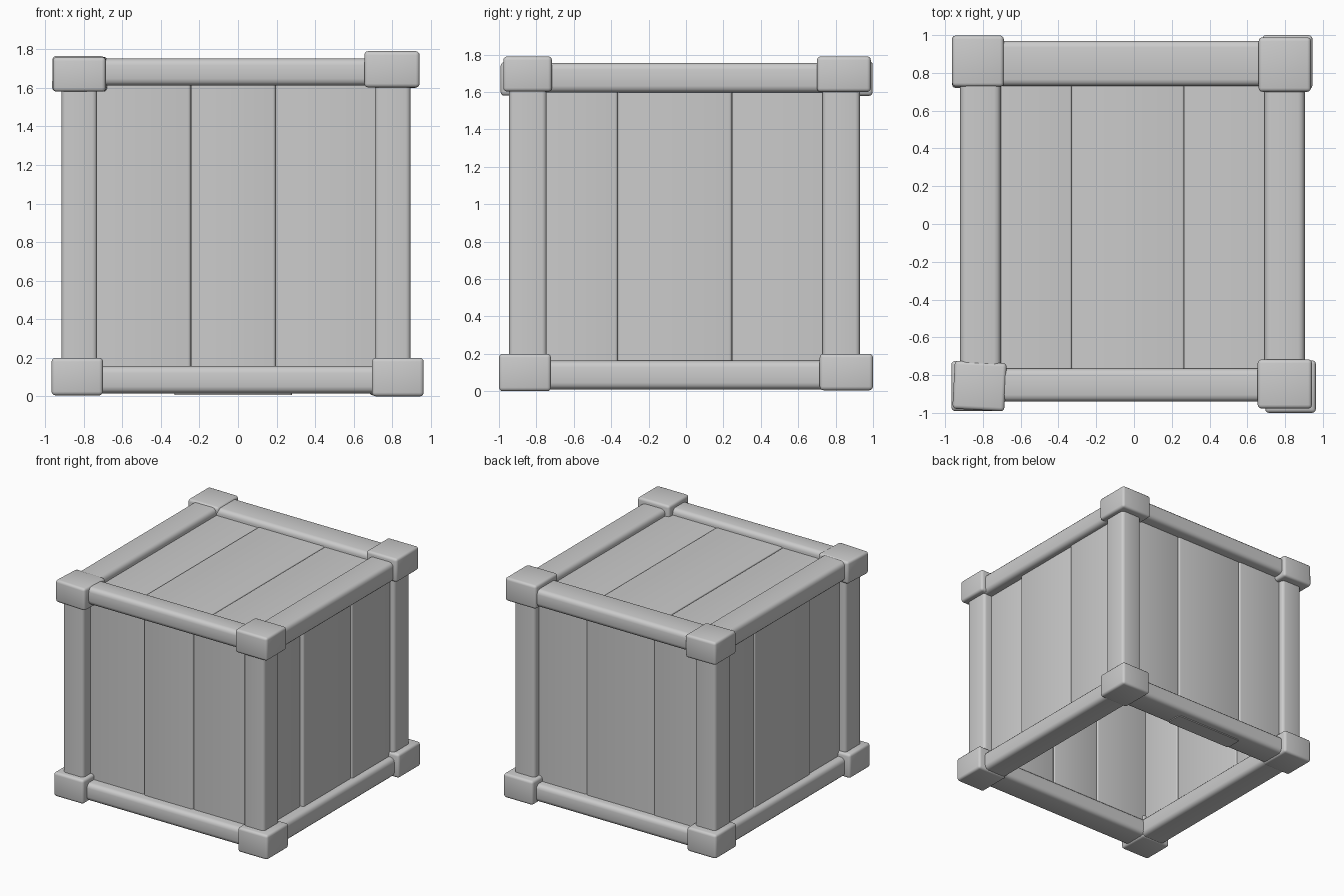
import bpy, bmesh
from math import radians
from mathutils import Matrix

if "Cube" in bpy.data.objects:
    bpy.data.objects.remove(bpy.data.objects["Cube"])


def box(name, x, y, z, bevel, along=None, spin=0, tilt=0):
    """Rounded box from (min, max) ranges; 'along' rounds only edges on that axis."""
    c = [(a + b) / 2 for a, b in (x, y, z)]
    s = [b - a for a, b in (x, y, z)]
    bm = bmesh.new()
    bmesh.ops.create_cube(bm, size=1, matrix=Matrix.Diagonal((*s, 1)))
    edges = bm.edges[:]
    if along is not None:
        edges = [e for e in edges
                 if abs(e.verts[0].co[along] - e.verts[1].co[along]) > 1e-4]
    bmesh.ops.bevel(bm, geom=edges, offset=bevel, segments=3,
                    profile=0.5, affect='EDGES', clamp_overlap=True)
    me = bpy.data.meshes.new(name)
    bm.to_mesh(me)
    bm.free()
    me.shade_smooth()
    me.set_sharp_from_angle(angle=radians(50))
    ob = bpy.data.objects.new(name, me)
    ob.location = c
    ob.rotation_euler = (0, radians(tilt), radians(spin))
    bpy.context.collection.objects.link(ob)
    return ob


# Corner blocks
corners = {
    "top_front_left": ((-.955, -.68), (-.985, -.73), (1.58, 1.76), -3, 0),
    "top_front_right": ((.655, .942), (-.977, -.717), (1.602, 1.79), 0, 0),
    "top_back_left": ((-.963, -.69), (.727, .998), (1.58, 1.765), 0, 0.5),
    "top_back_right": ((.66, .937), (.70, .988), (1.60, 1.79), 0, 0),
    "bottom_front_left": ((-.967, -.70), (-.99, -.725), (.005, .20), 0, 0),
    "bottom_front_right": ((.695, .963), (-1.0, -.722), (0, .20), 0, 0),
    "bottom_back_left": ((-.963, -.70), (.72, .993), (.005, .20), 0, 0),
    "bottom_back_right": ((.68, .945), (.715, 1.0), (.005, .20), 0, 0),
}
for n, (x, y, z, spin, tilt) in corners.items():
    box(n + "_corner_block", x, y, z, .02, None, spin, tilt)

# Upright corner posts
XL, XR = (-.915, -.73), (.71, .895)
YF, YB = (-.945, -.745), (.73, .93)
for n, x, y in (("front_left", XL, YF), ("front_right", XR, YF),
                ("back_left", XL, YB), ("back_right", XR, YB)):
    box(n + "_post", x, y, (.1, 1.68), .025, 2)

# Rails around the top and the bottom
SX, SY = (-.84, .83), (-.87, .87)
top, low = (1.612, 1.752), (.016, .157)
side_top, side_low = (1.597, 1.755), (.01, .163)
box("top_front_rail", SX, (-.94, -.765), top, .035, 0)
box("top_back_rail", SX, (.73, .97), top, .035, 0)
box("top_left_rail", (-.92, -.705), SY, side_top, .035, 1)
box("top_right_rail", (.69, .905), SY, side_top, .035, 1)
box("bottom_front_rail", SX, (-.94, -.715), low, .035, 0)
box("bottom_back_rail", SX, (.72, .95), low, .035, 0)
box("bottom_left_rail", (-.92, -.695), SY, side_low, .035, 1)
box("bottom_right_rail", (.69, .905), SY, side_low, .035, 1)


# Boards: three per side, and three on the lid; the underside stays open
def boards(name, cuts, place):
    for i in range(3):
        place(f"{name}_board_{i + 1}", (cuts[i], cuts[i + 1]), i)


BZ = (.03, 1.68)
BEV = .014
boards("front", (-.80, -.245, .195, .78),
       lambda n, r, i: box(n, r, (-(.85, .86, .855)[i], -.735), BZ, BEV, 2))
boards("back", (-.80, -.33, .28, .78),
       lambda n, r, i: box(n, r, (.745, (.885, .88, .875)[i]),
                           ((.03, .008, .03)[i], 1.68), BEV, 2))
boards("left", (-.82, -.355, .36, .82),
       lambda n, r, i: box(n, (-(.86, .87, .865)[i], -.735), r, BZ, BEV, 2))
boards("right", (-.82, -.365, .245, .82),
       lambda n, r, i: box(n, (.725, (.82, .845, .855)[i]), r, BZ, BEV, 2))
boards("lid", (-.80, -.33, .265, .78),
       lambda n, r, i: box(n, r, (-.84, .84), (1.62, (1.70, 1.706, 1.703)[i]), .01, 1))
